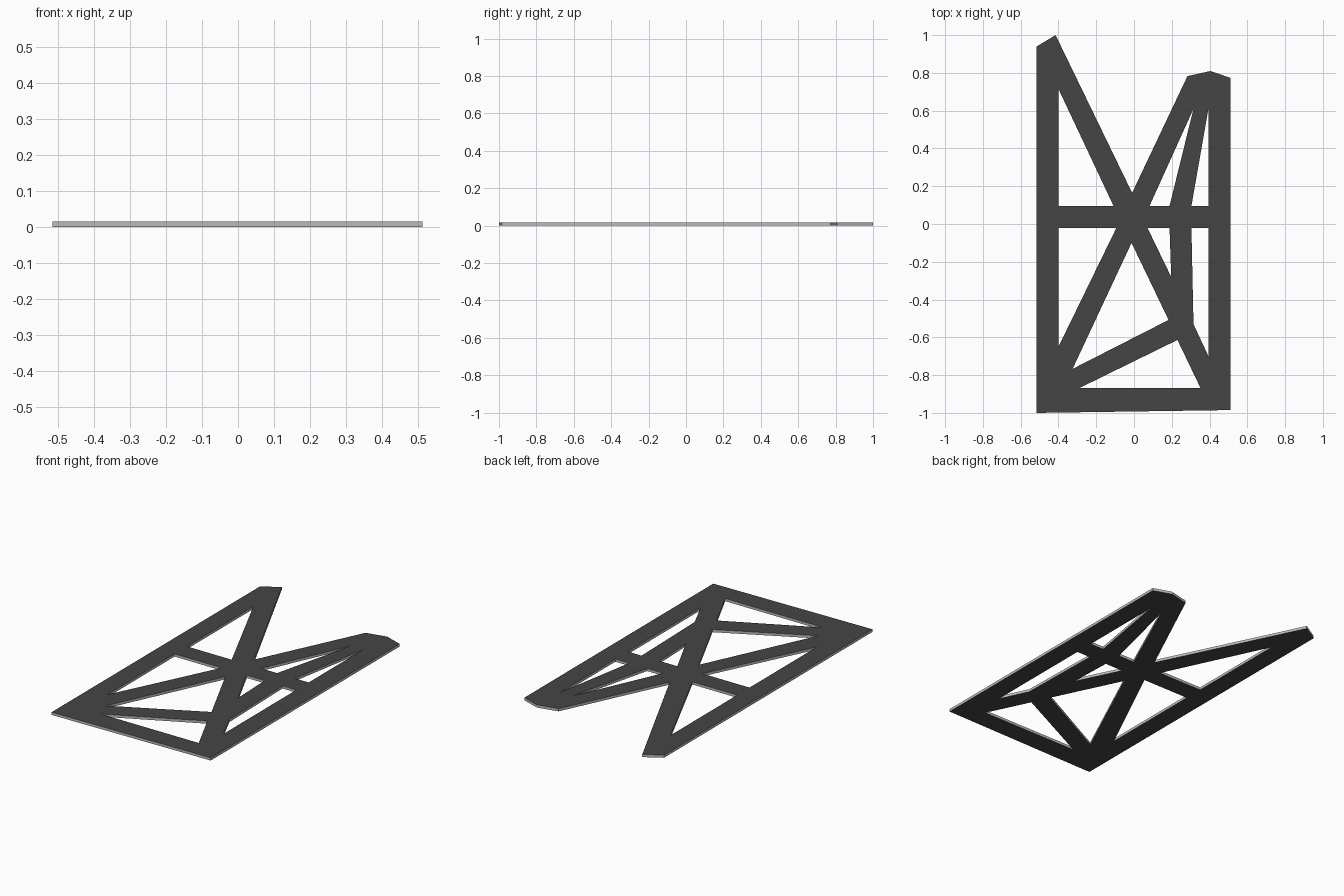
import bpy

if "Cube" in bpy.data.objects:
    bpy.data.objects.remove(bpy.data.objects["Cube"])

THICK = 0.016

# outer silhouette, then the openings between the braces
outline = [(-.515, .94), (-.415, 1), (-.01, .165), (.283, .783), (.405, .81),
           (.512, .773), (.512, -.985), (-.515, -1)]
openings = [
    [(-.40, .715), (-.108, .095), (-.40, .095)],
    [(-.40, -.02), (-.093, -.02), (-.40, -.65)],
    [(-.013, -.10), (.183, -.508), (-.325, -.767)],
    [(.23, -.614), (.352, -.868), (-.288, -.868)],
    [(.304, -.02), (.394, -.02), (.394, -.70), (.315, -.53)],
    [(.071, -.02), (.188, -.02), (.197, -.28)],
    [(.315, .61), (.082, .095), (.188, .095)],
    [(.394, .61), (.394, .095), (.304, .095)],
]


def add_loop(curve, pts):
    spline = curve.splines.new('POLY')
    spline.points.add(len(pts) - 1)
    for p, (x, y) in zip(spline.points, pts):
        p.co = (x, y, 0, 1)
    spline.use_cyclic_u = True


def material(name, v):
    m = bpy.data.materials.new(name)
    m.diffuse_color = (v, v, v, 1)
    m.use_nodes = True
    m.node_tree.nodes["Principled BSDF"].inputs["Base Color"].default_value = m.diffuse_color
    return m


# filled profile extruded into a flat plate
curve = bpy.data.curves.new("frame_profile", 'CURVE')
curve.dimensions = '2D'
curve.fill_mode = 'BOTH'
curve.extrude = THICK / 2
for loop in [outline] + openings:
    add_loop(curve, loop)
profile = bpy.data.objects.new("frame_profile", curve)
bpy.context.collection.objects.link(profile)
bpy.context.view_layer.update()
deps = bpy.context.evaluated_depsgraph_get()
mesh = bpy.data.meshes.new_from_object(profile.evaluated_get(deps))
bpy.data.objects.remove(profile)

frame = bpy.data.objects.new("braced_frame", mesh)
bpy.context.collection.objects.link(frame)
for v in mesh.vertices:
    v.co.z += THICK / 2

# dark broad faces, lighter cut edges
mesh.materials.clear()
mesh.materials.append(material("edge_grey", .5))
mesh.materials.append(material("face_dark", .06))
for f in mesh.polygons:
    f.use_smooth = False
    f.material_index = 1 if abs(f.normal.z) > .5 else 0
